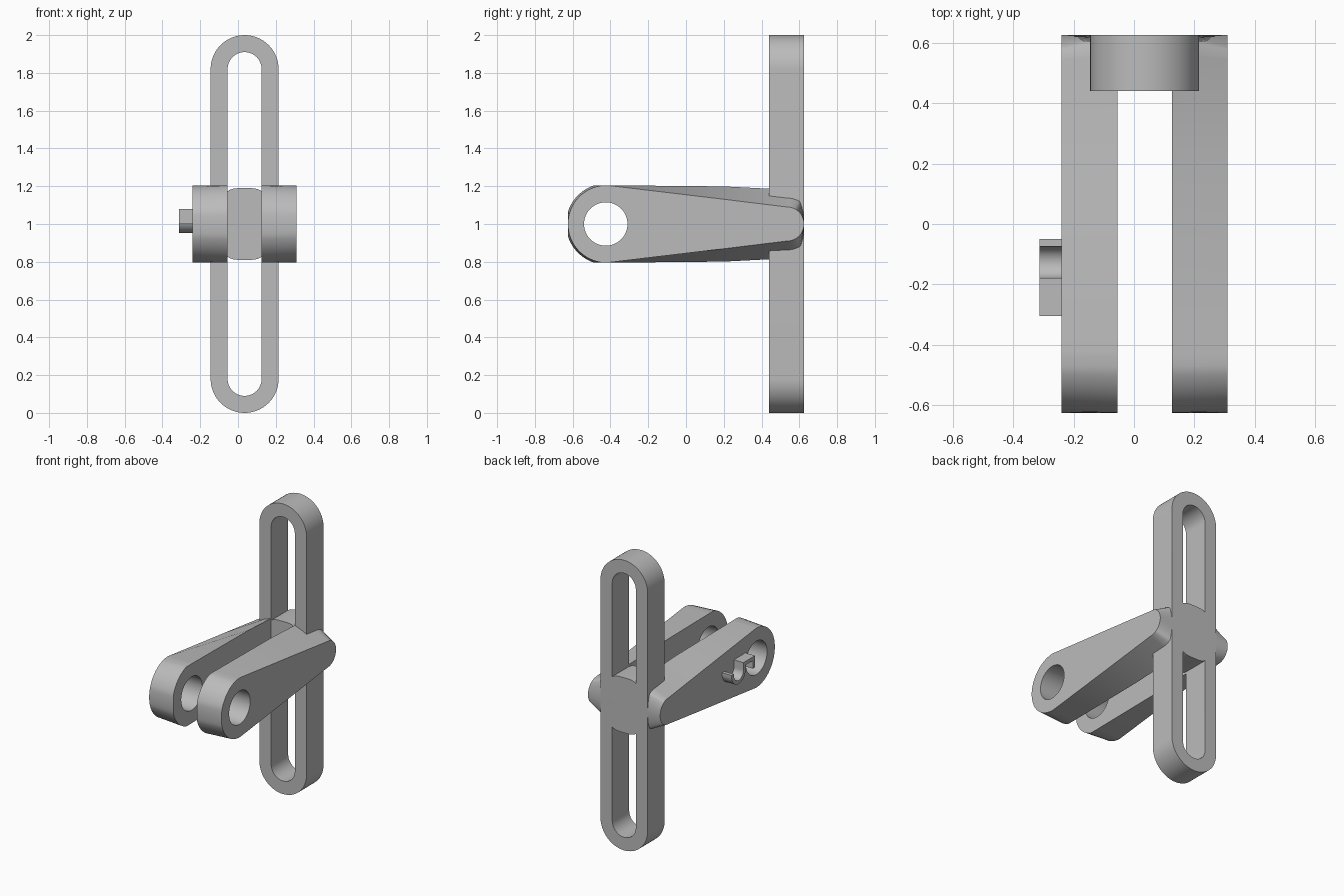
import bpy, bmesh
from math import sin, cos, pi, radians

if "Cube" in bpy.data.objects:
    bpy.data.objects.remove(bpy.data.objects["Cube"])

MID_X, HUB_Z = 0.035, 1.0
FRONT, BACK = 0.44, 0.625

grey = bpy.data.materials.new("plain grey")
grey.use_nodes = True
grey.diffuse_color = (0.5, 0.5, 0.5, 1)
grey.node_tree.nodes["Principled BSDF"].inputs["Base Color"].default_value = (0.5, 0.5, 0.5, 1)


def loft(name, loops, capped=True):
    """Join equal point loops with quads; cap the ends or close the tube."""
    bm = bmesh.new()
    rings = [[bm.verts.new(p) for p in loop] for loop in loops]
    n = len(rings[0])
    pairs = list(zip(rings, rings[1:]))
    if capped:
        bm.faces.new(rings[0])
        bm.faces.new(rings[-1])
    else:
        pairs.append((rings[-1], rings[0]))
    for a, b in pairs:
        for i in range(n):
            j = (i + 1) % n
            bm.faces.new((a[i], a[j], b[j], b[i]))
    bmesh.ops.recalc_face_normals(bm, faces=bm.faces)
    mesh = bpy.data.meshes.new(name)
    bm.to_mesh(mesh)
    bm.free()
    mesh.materials.append(grey)
    obj = bpy.data.objects.new(name, mesh)
    bpy.context.collection.objects.link(obj)
    return obj


def activate(obj):
    bpy.ops.object.select_all(action='DESELECT')
    obj.select_set(True)
    bpy.context.view_layer.objects.active = obj


def smooth(obj):
    activate(obj)
    bpy.ops.object.shade_smooth_by_angle(angle=radians(30))


def arc(cy, cz, r, start, end, steps):
    """Points of an arc in a plane, angles in degrees."""
    angles = [radians(start + (end - start) * i / steps) for i in range(steps + 1)]
    return [(cy + r * cos(a), cz + r * sin(a)) for a in angles]


# Slotted upright: stadium outline with a stadium slot
def stadium(r, y):
    half = 0.82
    pts = arc(MID_X, HUB_Z + half, r, 0, 180, 32) + arc(MID_X, HUB_Z - half, r, 180, 360, 32)
    return [(x, y, z) for x, z in pts]


smooth(loft("slotted_upright", [stadium(0.18, FRONT), stadium(0.18, BACK),
                                stadium(0.09, BACK), stadium(0.09, FRONT)], capped=False))

# Bridge across the slot, with a gently arched top and bottom
us = [-1 + i / 8 for i in range(17)]
arch = [(u, 0.19 - 0.016 * u ** 4) for u in us]
outline = arch + [(u, -h) for u, h in reversed(arch)]
smooth(loft("slot_bridge", [[(MID_X + 0.09 * u, y, HUB_Z + h) for u, h in outline]
                            for y in (FRONT, BACK)]))


# Fork arms: slim tapered outer face lofted to a fuller inner face
def outer_profile():
    return (arc(-0.42, 0, 0.205, 90, 270, 40) + [(0.2, -0.131)]
            + arc(0.535, 0, 0.09, -90, 90, 32) + [(0.2, 0.131)])


def inner_profile():
    nose = [(max(y, -BACK), max(-0.205, min(0.205, z)))
            for y, z in arc(-0.42, 0, 0.215, 90, 270, 40)]
    tail = [(min(y, BACK), z) for y, z in arc(0.535, 0, 0.182, -90, 90, 32)]
    return nose + [(0.2, -0.199)] + tail + [(0.2, 0.199)]


for side, name in ((1, "left_arm"), (-1, "right_arm")):
    arm = loft(name, [[(MID_X + side * off, y, HUB_Z + z) for y, z in prof]
                      for off, prof in ((0.09, inner_profile()), (0.275, outer_profile()))])
    # Pivot hole
    cutter = loft("hole_cutter", [[(MID_X + side * off, y, z)
                                   for y, z in arc(-0.425, HUB_Z, 0.115, 0, 352.5, 47)]
                                  for off in (0.05, 0.32)])
    cutter.hide_render = True
    cut = arm.modifiers.new("pivot hole", 'BOOLEAN')
    cut.operation = 'DIFFERENCE'
    cut.solver = 'EXACT'
    cut.object = cutter
    activate(arm)
    bpy.ops.object.modifier_apply(modifier=cut.name)
    bpy.data.objects.remove(cutter)
    smooth(arm)

# Cable hook on the right arm: a cup running into a square loop
edge_a = [(-0.05, 1.04)] + arc(-0.127, 1.03, 0.077, 0, -180, 20) + \
    [(-0.204, 1.055), (-0.28, 1.055), (-0.28, 1.0)]
edge_b = [(-0.075, 1.04)] + arc(-0.127, 1.03, 0.052, 0, -180, 20) + \
    [(-0.179, 1.08), (-0.305, 1.08), (-0.305, 1.0)]
hook = edge_a + edge_b[::-1]
smooth(loft("cable_hook", [[(x, y, z) for y, z in hook] for x in (-0.313, -0.238)]))
